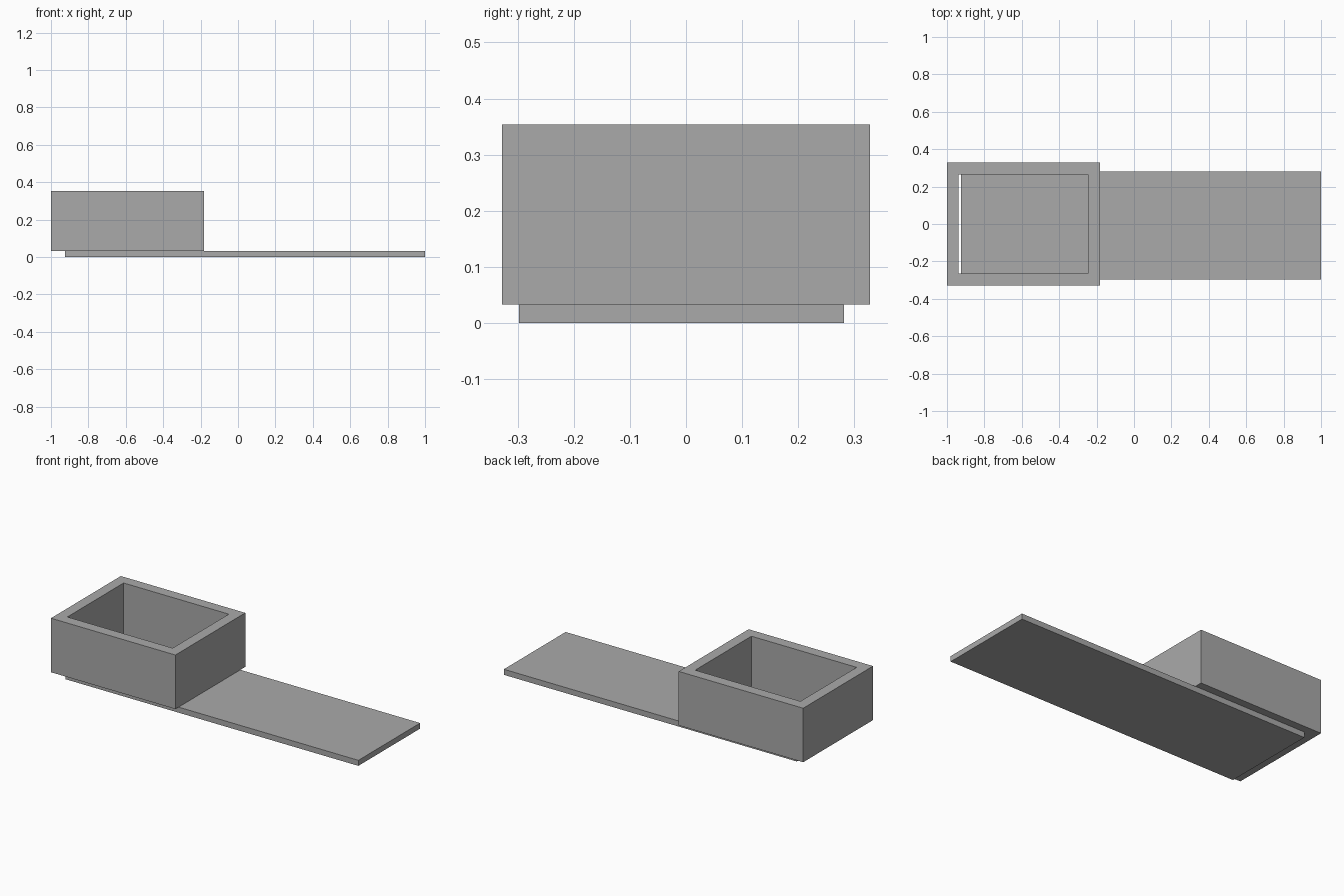
import bpy
import bmesh

default = bpy.data.objects.get("Cube")
if default:
    bpy.data.objects.remove(default, do_unlink=True)

grey = bpy.data.materials.new("plain grey")
grey.use_nodes = True
colour = (0.4, 0.4, 0.4, 1)
grey.diffuse_color = colour
grey.node_tree.nodes["Principled BSDF"].inputs["Base Color"].default_value = colour


def extrude_faces(name, rings, quads, low, high):
    """Extrude flat quads, given as (x0, x1, y0, y1) rings, from low to high."""
    bm = bmesh.new()
    verts = []
    for x0, x1, y0, y1 in rings:
        verts += [bm.verts.new((x, y, low))
                  for x, y in ((x0, y0), (x1, y0), (x1, y1), (x0, y1))]
    faces = [bm.faces.new([verts[i] for i in quad]) for quad in quads]
    top = bmesh.ops.extrude_face_region(bm, geom=faces, use_keep_orig=True)["geom"]
    bmesh.ops.translate(bm, vec=(0, 0, high - low),
                        verts=[v for v in top if isinstance(v, bmesh.types.BMVert)])
    bmesh.ops.recalc_face_normals(bm, faces=bm.faces)
    mesh = bpy.data.meshes.new(name)
    bm.to_mesh(mesh)
    bm.free()
    mesh.materials.append(grey)
    obj = bpy.data.objects.new(name, mesh)
    bpy.context.collection.objects.link(obj)
    return obj


# Long thin base plate
extrude_faces("base_plate", [(-0.925, 1, -0.298, 0.282)], [(0, 1, 2, 3)], 0, 0.033)

# Open box wall, hollow all the way through
outer = (-1, -0.182, -0.328, 0.328)
inner = (-0.937, -0.245, -0.264, 0.264)
wall_quads = [(i, (i + 1) % 4, 4 + (i + 1) % 4, 4 + i) for i in range(4)]
extrude_faces("box_wall", [outer, inner], wall_quads, 0.033, 0.354)
